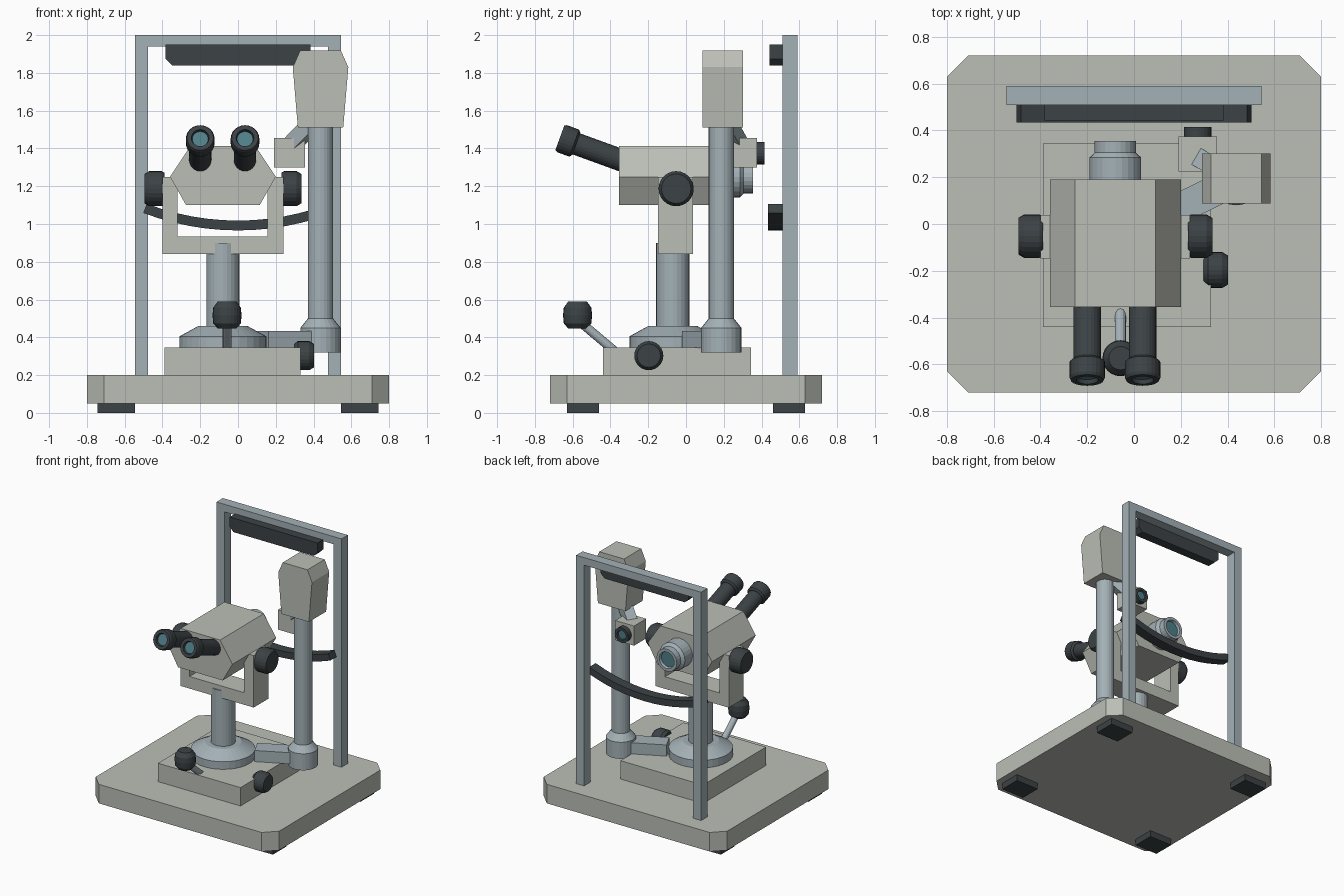
import bpy, bmesh, math
from mathutils import Vector, Matrix

if "Cube" in bpy.data.objects:
    bpy.data.objects.remove(bpy.data.objects["Cube"])


def material(name, rgb):
    m = bpy.data.materials.new(name)
    m.diffuse_color = (*rgb, 1)
    m.use_nodes = True
    m.node_tree.nodes["Principled BSDF"].inputs["Base Color"].default_value = m.diffuse_color
    return m


PAINT = material("pale_paint", (0.50, 0.52, 0.47))
METAL = material("blue_metal", (0.37, 0.44, 0.47))
DARK = material("dark_rubber", (0.045, 0.055, 0.06))
GLASS = material("lens_glass", (0.08, 0.21, 0.25))


def finish(name, bm, mat):
    bmesh.ops.recalc_face_normals(bm, faces=bm.faces)
    me = bpy.data.meshes.new(name)
    bm.to_mesh(me)
    bm.free()
    me.materials.append(mat)
    ob = bpy.data.objects.new(name, me)
    bpy.context.collection.objects.link(ob)
    return ob


def prism(name, pts, lo, hi, mat, axis="y"):
    """Extrude an outline: (x, z) along y, or (x, y) along z."""
    bm = bmesh.new()
    put = (lambda p, t: (p[0], t, p[1])) if axis == "y" else (lambda p, t: (p[0], p[1], t))
    a = [bm.verts.new(put(p, lo)) for p in pts]
    b = [bm.verts.new(put(p, hi)) for p in pts]
    bm.faces.new(a)
    bm.faces.new(b)
    n = len(pts)
    for i in range(n):
        j = (i + 1) % n
        bm.faces.new((a[i], a[j], b[j], b[i]))
    return finish(name, bm, mat)


def box(name, x0, x1, y0, y1, z0, z1, mat):
    return prism(name, [(x0, z0), (x1, z0), (x1, z1), (x0, z1)], y0, y1, mat)


def bar(name, a, b, w, h, mat):
    """Rectangular bar from a to b."""
    a, b = Vector(a), Vector(b)
    d = b - a
    rot = d.to_track_quat("X", "Z").to_matrix().to_4x4()
    bm = bmesh.new()
    bmesh.ops.create_cube(bm, size=1, matrix=Matrix.Translation((a + b) / 2) @ rot
                          @ Matrix.Diagonal((d.length, w, h, 1)))
    return finish(name, bm, mat)


def lathe(name, rings, at, axis, mat, seg=24):
    """Turned part: (radius, distance) rings along an axis starting at a point."""
    bm = bmesh.new()
    loops = [[bm.verts.new((r * math.cos(2 * math.pi * i / seg),
                            r * math.sin(2 * math.pi * i / seg), t)) for i in range(seg)]
             for r, t in rings]
    for a, b in zip(loops, loops[1:]):
        for i in range(seg):
            j = (i + 1) % seg
            bm.faces.new((a[i], a[j], b[j], b[i]))
    bm.faces.new(loops[0])
    bm.faces.new(loops[-1])
    rot = Vector(axis).to_track_quat("Z", "Y").to_matrix().to_4x4()
    bm.transform(Matrix.Translation(at) @ rot)
    return finish(name, bm, mat)


# Base plate with cut corners, and four feet
X, Y, C = 0.80, 0.72, 0.09
prism("base_plate", [(-X + C, -Y), (X - C, -Y), (X, -Y + C), (X, Y - C),
                     (X - C, Y), (-X + C, Y), (-X, Y - C), (-X, -Y + C)], 0.05, 0.2, PAINT, "z")
for sx in (-1, 1):
    for sy in (-1, 1):
        cx, cy = sx * 0.645, sy * 0.545
        box("foot", cx - 0.1, cx + 0.1, cy - 0.085, cy + 0.085, 0, 0.05, DARK)

# Sliding stage, its side knob and the joystick
box("stage", -0.39, 0.33, -0.44, 0.345, 0.2, 0.345, PAINT)
lathe("stage_knob", [(0.062, 0), (0.077, 0.02), (0.077, 0.08), (0.062, 0.105)],
      (0.297, -0.197, 0.303), (1, 0, 0), DARK)
lathe("joystick_rod", [(0.024, 0), (0.024, 0.26)], (-0.058, -0.375, 0.325), (0, -0.19, 0.16), METAL, 12)
lathe("joystick_knob", [(0.05, 0), (0.073, 0.027), (0.077, 0.07), (0.073, 0.11), (0.05, 0.142)],
      (-0.058, -0.574, 0.447), (0, 0, 1), DARK)

# Turntable and microscope column
CX, CY = -0.08, -0.07
lathe("turntable", [(0.23, 0), (0.23, 0.06), (0.13, 0.115)], (CX, CY, 0.345), (0, 0, 1), METAL, 32)
lathe("microscope_column", [(0.088, 0), (0.088, 0.46)], (CX, CY, 0.44), (0, 0, 1), METAL)

# Yoke holding the head, with a knob on each side
prism("yoke", [(-0.40, 0.84), (0.24, 0.84), (0.24, 1.25), (0.157, 1.25), (0.157, 0.935),
               (-0.32, 0.935), (-0.32, 1.25), (-0.40, 1.25)], -0.147, 0.038, PAINT)
for s in (-1, 1):
    lathe("head_knob", [(0.085, 0), (0.093, 0.015), (0.093, 0.08), (0.078, 0.105)],
          (CX + s * 0.31, -0.052, 1.187), (s, 0, 0), DARK)

# Microscope head
prism("microscope_head", [(CX + x, z) for x, z in
                          [(-0.195, 1.10), (0.195, 1.10), (0.28, 1.25), (0.172, 1.412),
                           (-0.172, 1.412), (-0.28, 1.25)]], -0.355, 0.19, PAINT)
lathe("objective", [(0.11, 0), (0.11, 0.125), (0.088, 0.145), (0.088, 0.195), (0.065, 0.195), (0.06, 0.17)],
      (CX, 0.16, 1.25), (0, 1, 0), METAL)
lathe("objective_lens", [(0.06, 0), (0.06, 0.005)], (CX, 0.33, 1.25), (0, 1, 0), GLASS)

# Two tilted eyepieces
tilt = Vector((0, -math.cos(math.radians(20)), math.sin(math.radians(20))))
for x in (-0.2, 0.037):
    end = Vector((x, -0.668, 1.456))
    lathe("eyepiece_tube", [(0.059, 0), (0.059, 0.31)], end - tilt * 0.37, tilt, DARK)
    lathe("eyecup", [(0.062, 0), (0.076, 0.012), (0.076, 0.08), (0.07, 0.093), (0.047, 0.093), (0.042, 0.07)],
          end - tilt * 0.093, tilt, DARK)
    lathe("eyepiece_lens", [(0.042, 0), (0.042, 0.005)], end - tilt * 0.023, tilt, GLASS)

# Lamp arm, lamp column and lamp housing
LX, LY = 0.437, 0.187
bar("lamp_arm", (0.132, 0.036, 0.388), (0.40, 0.169, 0.388), 0.13, 0.09, METAL)
lathe("lamp_column", [(0.107, 0), (0.107, 0.13), (0.067, 0.18), (0.067, 1.24)],
      (LX, LY, 0.32), (0, 0, 1), METAL)
prism("lamp_housing", [(LX - 0.12, 1.51), (LX + 0.12, 1.51), (LX + 0.147, 1.83), (LX + 0.108, 1.918),
                       (LX - 0.108, 1.918), (LX - 0.147, 1.83)], 0.087, 0.302, PAINT)

# Mirror box hung from the lamp, with a lens facing the patient
bar("mirror_bracket", (0.265, 0.29, 1.40), (0.42, 0.2, 1.56), 0.08, 0.08, METAL)
box("mirror_box", 0.19, 0.355, 0.225, 0.375, 1.30, 1.455, PAINT)
lathe("mirror_lens_ring", [(0.059, 0), (0.059, 0.05), (0.038, 0.05), (0.034, 0.035)],
      (0.272, 0.365, 1.375), (0, 1, 0), DARK)
lathe("mirror_lens", [(0.034, 0), (0.034, 0.005)], (0.272, 0.399, 1.375), (0, 1, 0), GLASS)

# Head rest frame
prism("headrest_frame", [(-0.545, 0.2), (-0.476, 0.2), (-0.476, 1.94), (0.476, 1.94), (0.476, 0.2),
                         (0.545, 0.2), (0.545, 2.0), (-0.545, 2.0)], 0.51, 0.59, METAL)

# Forehead pad and curved chin band
prism("forehead_pad", [(-0.35, 1.84), (0.35, 1.84), (0.383, 1.873), (0.383, 1.95),
                       (-0.383, 1.95), (-0.383, 1.873)], 0.443, 0.515, DARK)
R, half, n = 1.38, math.radians(20.9), 12
arc = [-half + 2 * half * i / n for i in range(n + 1)]
ring = lambda r, a: (r * math.sin(a), 0.992 + 1.38 - r * math.cos(a))
prism("chin_band", [ring(R + 0.026, a) for a in arc] + [ring(R - 0.026, a) for a in reversed(arc)],
      0.435, 0.515, DARK)
